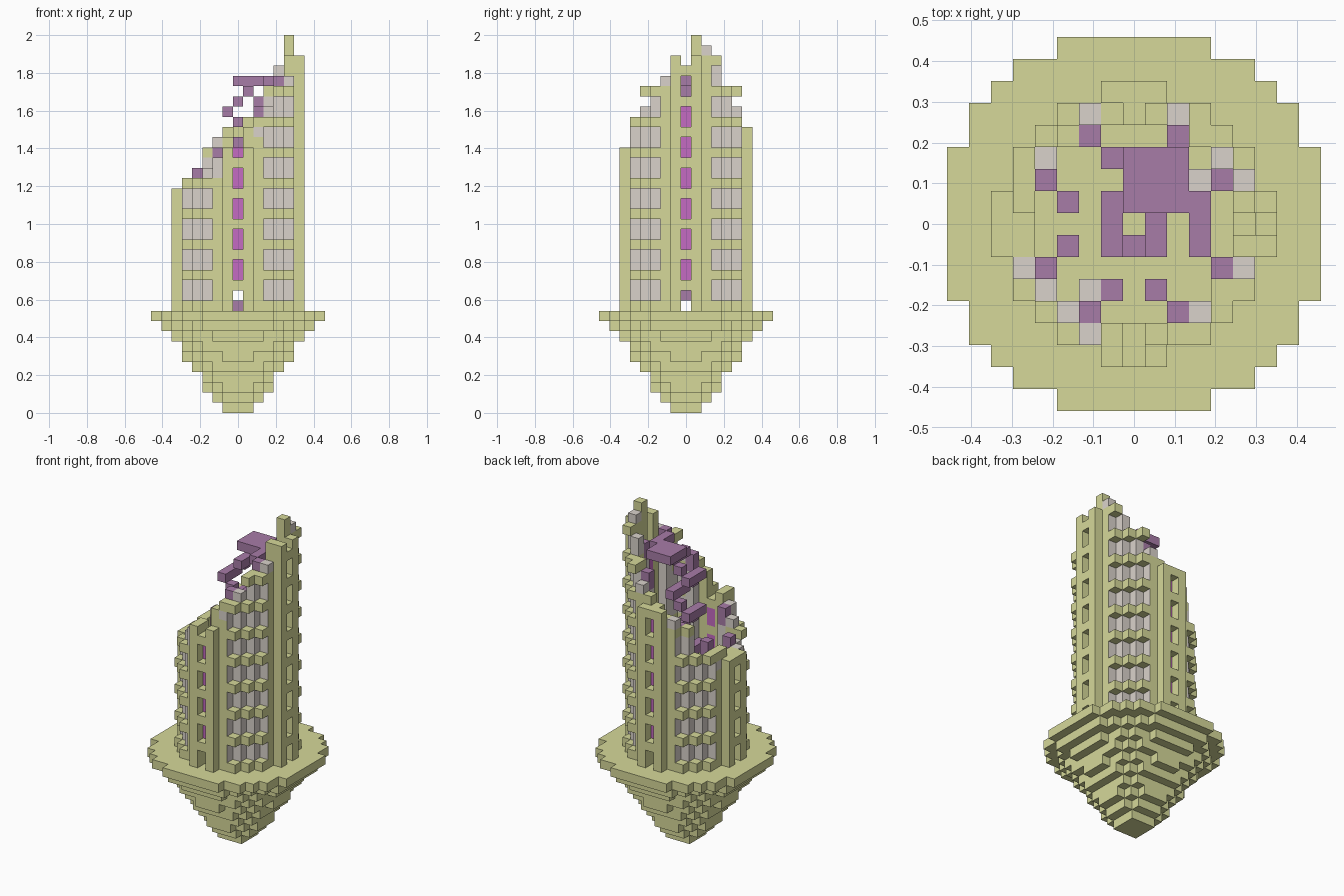
import bpy, bmesh
from mathutils import Vector

cube = bpy.data.objects.get("Cube")
if cube:
    bpy.data.objects.remove(cube, do_unlink=True)

U = 2 / 37                      # edge of one block
BASE = 10                       # first block level above the island


def material(name, rgb):
    m = bpy.data.materials.new(name)
    m.use_nodes = True
    col = (*rgb, 1)
    m.diffuse_color = col
    node = next(n for n in m.node_tree.nodes if n.type == 'BSDF_PRINCIPLED')
    node.inputs["Base Color"].default_value = col
    node.inputs["Roughness"].default_value = 0.9
    return m


STONE = material("olive stone", (0.67, 0.69, 0.32))
PLASTER = material("grey plaster", (0.70, 0.65, 0.60))
STEP = material("dull purple", (0.39, 0.20, 0.39))
GLASS = material("magenta glass", (0.56, 0.145, 0.54))

AXES = [Vector(a) * s for a in ((1, 0, 0), (0, 1, 0), (0, 0, 1)) for s in (1, -1)]


def blocks(name, cells, mats, rule=None):
    """Skin a set of blocks with their outer faces; rule picks a material slot."""
    cells = set(cells)
    bm = bmesh.new()
    for c in sorted(cells):
        mid = Vector((c[0], c[1], c[2] + 0.5))
        for n in AXES:
            if tuple(int(c[a] + n[a]) for a in range(3)) in cells:
                continue
            t = Vector((n.y, n.z, n.x)) / 2
            b = n.cross(t)
            f = bm.faces.new([bm.verts.new((mid + n / 2 + p) * U)
                              for p in (t + b, b - t, -t - b, t - b)])
            f.normal_update()
            if f.normal.dot(n) < 0:
                f.normal_flip()
            f.material_index = rule(c, n) if rule else 0
    bmesh.ops.remove_doubles(bm, verts=bm.verts, dist=U / 100)
    bmesh.ops.dissolve_limit(bm, angle_limit=0.02, verts=bm.verts, edges=bm.edges,
                             delimit={'MATERIAL'})
    me = bpy.data.meshes.new(name)
    bm.to_mesh(me)
    bm.free()
    for m in mats:
        me.materials.append(m)
    ob = bpy.data.objects.new(name, me)
    bpy.context.collection.objects.link(ob)
    return ob


def mirrored(spots):
    """Repeat plan positions in all four quadrants and across the diagonal."""
    return {(sx * a, sy * b) for i, j in spots for a, b in ((i, j), (j, i))
            for sx in (1, -1) for sy in (1, -1)}


# Ragged, sloping top edge of the ruined tower
RAGGED = {(6, 1): 35, (6, -1): 35, (6, 0): 34, (5, 1): 37, (5, 2): 36,
          (5, -2): 33, (5, -1): 35, (5, 0): 31, (4, 3): 34, (5, 3): 35,
          (-1, -6): 26, (0, -6): 25, (1, -6): 26, (0, -5): 25, (0, 5): 28,
          (-1, 6): 28, (0, 6): 28, (1, 6): 28, (-5, 0): 22,
          (-2, 5): 27, (-2, -5): 25, (2, 5): 30, (2, -5): 29, (-3, 4): 26,
          (-4, 3): 22, (-4, -3): 22, (3, 4): 32, (3, -4): 30, (4, -3): 32}


def top(i, j):
    slope = 0.9 if i < 0 else 1.4
    return RAGGED.get((i, j), round(27 + slope * i + 0.2 * max(j, 0)))


def column(spot):
    return [(*spot, k) for k in range(BASE, top(*spot))]


def columns(spots):
    return [c for s in sorted(mirrored(spots)) for c in column(s)]


# Floating island: stacked discs growing upward
island = []
for k, r in enumerate((1.5, 2.3, 3.2, 3.9, 4.7, 5.2, 5.9, 6.7, 7.7, 8.7)):
    n = int(r)
    island += [(i, j, k) for i in range(-n, n + 1) for j in range(-n, n + 1)
               if i * i + j * j <= r * r]
blocks("floating_island", island, [STONE])


# Curved walls: grey panels with a stone course every third level
def wall_colour(c, n):
    i, j, k = c
    if k % 3 == 1:
        return 0
    outward = n.x if abs(i) == 5 else n.y
    jamb = max(abs(i), abs(j)) == 5 and outward != 0
    return 0 if jamb and k < top(i, j) - 2 else 1


blocks("curved_walls", columns([(2, 5), (3, 4)]), [STONE, PLASTER], wall_colour)

# Projecting ledges on the stone courses
ledges = [c for c in columns([(3, 5), (4, 4)]) if c[2] % 3 == 1]
blocks("projecting_ledges", ledges, [STONE])

# Four window bays: paired piers, crossbars and inner backing
bays = columns([(1, 6), (1, 5)])
bays += [c for c in columns([(0, 6), (0, 5)]) if c[2] % 3 == 0]
blocks("window_bays", bays, [STONE])

# Glass behind the bays, leaving the ground level open as doorways
panes = [c for c in columns([(0, 5)]) if c[2] % 3 and c[2] > BASE + 2]
blocks("window_glass", panes, [GLASS])

# Columns lining the inside of the wall, capped in purple
blocks("inner_columns", columns([(2, 4)]), [PLASTER, STEP],
       lambda c, n: int(c[2] >= top(c[0], c[1]) - 2))

# Spiral stair, one step per level, ending in a landing
stair = []
turns = [[(0, 1)], [(1, -1), (1, 0), (1, 1)], [(0, -1)], [(-1, -1), (-1, 0), (-1, 1)]]
for k in range(BASE, 32):
    stair += [(i, j, k) for i, j in turns[(k - BASE) % 4]]
stair += [(i, j, 32) for i in range(3) for j in range(1, 4)]
stair += [(3, j, 32) for j in (-1, 0, 1)]
blocks("spiral_stair", stair, [STEP])

# Low plinths and fallen plaster on the floor around the stair
plinths = [(i, j, BASE) for i, j in mirrored([(1, 3)])]
blocks("floor_plinths", plinths, [STEP])
rubble = [(2, 3, BASE), (3, 2, BASE), (-2, -3, BASE)]
blocks("floor_rubble", rubble, [PLASTER])
